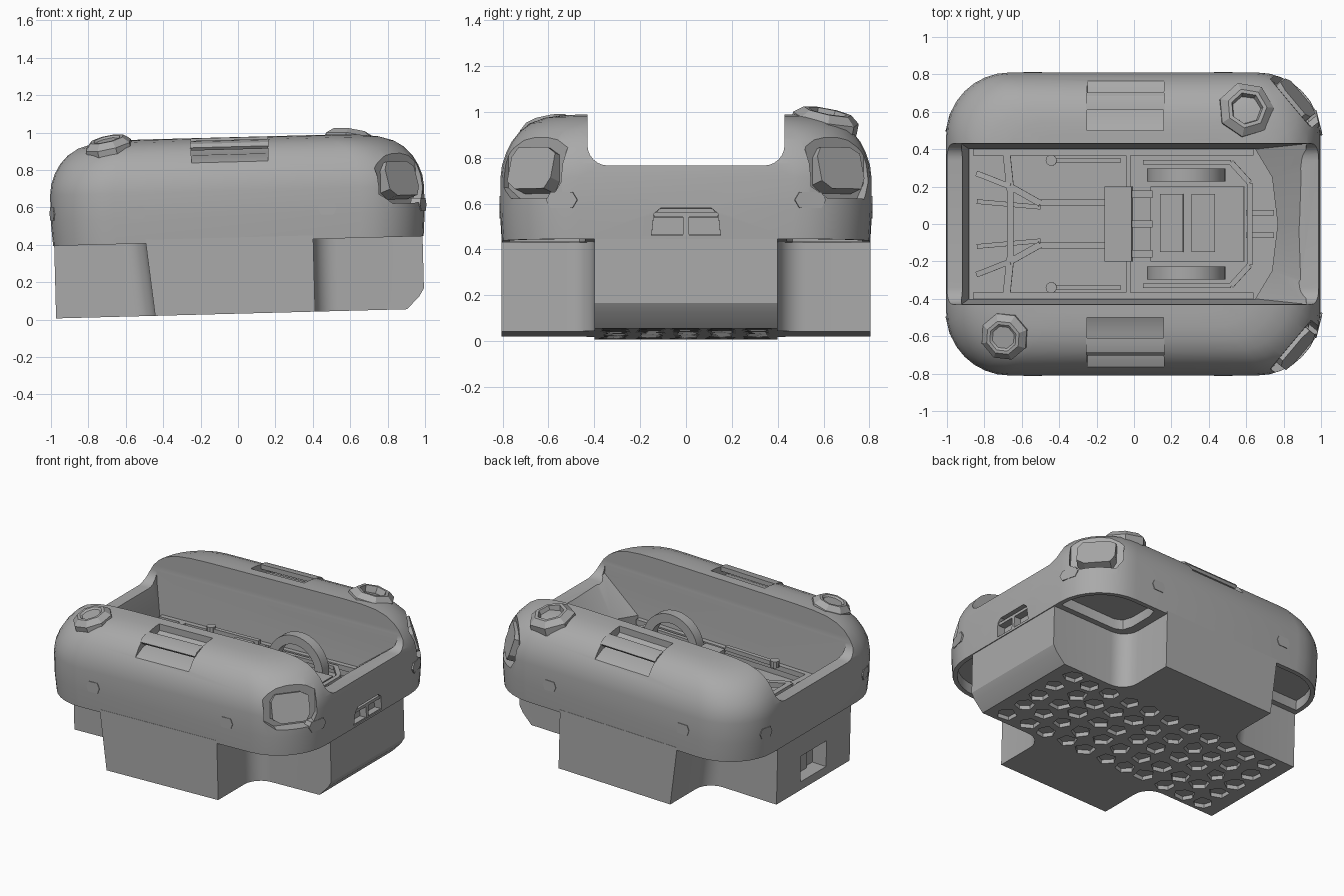
import bpy, bmesh, math, random
from mathutils import Matrix, Vector

if "Cube" in bpy.data.objects:
    bpy.data.objects.remove(bpy.data.objects["Cube"])
random.seed(4)

grey = bpy.data.materials.new("plain_grey")
grey.use_nodes = True
grey.diffuse_color = (0.4, 0.4, 0.4, 1)
grey.node_tree.nodes["Principled BSDF"].inputs["Base Color"].default_value = (0.4, 0.4, 0.4, 1)
parts = []


def finish(name, bm, cutter=False):
    bmesh.ops.recalc_face_normals(bm, faces=bm.faces)
    me = bpy.data.meshes.new(name)
    bm.to_mesh(me)
    bm.free()
    me.materials.append(grey)
    ob = bpy.data.objects.new(name, me)
    bpy.context.collection.objects.link(ob)
    if not cutter:
        parts.append(ob)
    return ob


def add_loft(bm, rings):
    loops = [[bm.verts.new(p) for p in ring] for ring in rings]
    n = len(loops[0])
    for a, b in zip(loops, loops[1:]):
        for i in range(n):
            bm.faces.new((a[i], a[(i + 1) % n], b[(i + 1) % n], b[i]))
    bm.faces.new(loops[0][::-1])
    bm.faces.new(loops[-1])


def loft(name, rings, cutter=False):
    bm = bmesh.new()
    add_loft(bm, rings)
    return finish(name, bm, cutter)


def prism(name, poly, axis, lo, hi, cutter=False):
    # poly lies in the plane across the axis
    put = {"x": lambda p, t: (t, *p), "y": lambda p, t: (p[0], t, p[1]), "z": lambda p, t: (*p, t)}[axis]
    return loft(name, [[put(p, t) for p in poly] for t in (lo, hi)], cutter)


def box(name, x, y, z, cutter=False):
    return prism(name, [(x[0], y[0]), (x[1], y[0]), (x[1], y[1]), (x[0], y[1])], "z", *z, cutter)


def bar(name, a, b, w):
    a, b = Vector(a), Vector(b)
    bm = bmesh.new()
    m = Matrix.Translation((a + b) / 2) @ (b - a).to_track_quat("X", "Z").to_matrix().to_4x4()
    bmesh.ops.create_cube(bm, size=1, matrix=m @ Matrix.Diagonal(((b - a).length, w, w, 1)))
    return finish(name, bm)


def circle(cx, cy, r, n, turn=0.0, jitter=0.0):
    out = []
    for i in range(n):
        t = turn + math.tau * i / n
        k = r * (1 + random.uniform(-jitter, jitter))
        out.append((cx + k * math.cos(t), cy + k * math.sin(t)))
    return out


def cut(target, tool):
    mod = target.modifiers.new("cut", "BOOLEAN")
    mod.object, mod.operation, mod.solver = tool, "DIFFERENCE", "EXACT"
    deps = bpy.context.evaluated_depsgraph_get()
    me = bpy.data.meshes.new_from_object(target.evaluated_get(deps))
    target.modifiers.clear()
    target.data = me
    bpy.data.objects.remove(tool)


def rounded(hx, hy, r, z, n=9):
    out = []
    for k, (sx, sy) in enumerate(((1, 1), (-1, 1), (-1, -1), (1, -1))):
        for i in range(n):
            t = math.pi / 2 * (k + i / (n - 1))
            out.append((sx * (hx - r) + r * math.cos(t), sy * (hy - r) + r * math.sin(t), z))
    return out


def plate(name, outline, matrix, lo, hi, cutter=False):
    # outline faces along the local x of the matrix
    return loft(name, [[matrix @ Vector((d, y, z)) for y, z in outline] for d in (lo, hi)], cutter)


# Upper shell with rounded shoulders
layers = [(.42, .008), (.55, 0), (.69, 0), (.75, .007), (.805, .025), (.855, .05),
          (.9, .085), (.935, .13), (.96, .19), (.972, .26), (.976, .34)]
shell = loft("upper_shell", [rounded(1 - 1.15 * i, .81 - i, .34 - .3 * i, z) for z, i in layers])

# Lengthwise gap between the rails, with rounded lower corners at the ends
gap = [(-.43, 1.2)]
gap += [(-.43 + .09 - .09 * math.cos(t), .83 - .09 * math.sin(t)) for t in [i * math.pi / 12 for i in range(7)]]
gap += [(-y, z) for y, z in reversed(gap)]
cut(shell, prism("gap_cutter", gap, "x", -1.2, 1.2, True))

# Cabin tub: steep side walls, end wall sloped towards the front
top_plan = [(-.915, -.429), (.93, -.429), (.915, -.3), (.905, 0), (.915, .3), (.93, .429), (-.915, .429)]
low_plan = [(-.88, -.4), (.65, -.4), (.74, -.25), (.77, 0), (.74, .25), (.65, .4), (-.88, .4)]
cut(shell, loft("tub_cutter", [[(x, y, z) for x, y in plan] for plan, z in
                               ((low_plan, .46), (low_plan, .56), (top_plan, .76), (top_plan, 1.1))], True))

corner = [(.66 + .3 * math.cos(t), .47 + .3 * math.sin(t)) for t in [i * math.pi / 16 for i in range(9)]]
corner = [(.96, .44), *corner, (.48, .77), (.46, .7), (.46, .53), (.48, .465), (.53, .44)]
for s in (-1, 1):
    # Grab handle recess and its bar
    step = [(.9, 1.2), (.9, .825), (.805, .825), (.68, .885), (.58, .89), (.5, .93), (.5, 1.2)]
    cut(shell, prism("handle_cutter", [(s * y, z) for y, z in step], "x", -.24, .17, True))
    grip = [(.61, .962), (.61, .93), (.69, .91), (.702, .925), (.685, .945), (.65, .957)]
    prism("handle_bar", [(s * y, z) for y, z in grip], "x", -.245, .175)
    # Shallow wheel housings following the shell
    for k in (-1, 1):
        cut(shell, prism("housing_cutter", [(k * x, s * y) for x, y in corner], "z", .3, .49, True))
    # Lamp pocket wrapped round the front corner
    lamp = [(-.17, -.1), (-.1, -.15), (.13, -.15), (.17, -.08), (.17, .08), (.1, .12), (-.13, .12), (-.17, .06)]
    base = Matrix.Translation((.9, s * .69, .75)) @ Matrix.Rotation(s * math.radians(40), 4, "Z")
    plate_base = base @ Matrix.Rotation(math.radians(-16), 4, "Y")
    cut(shell, plate("lamp_cutter", lamp, base, -.07, .25, True))
    plate("lamp_pane", [(y * .72, z * .7) for y, z in lamp], plate_base, -.1, -.025)

# Small sensor plates on the sides and ends
hexagon = [(-.05, 0), (-.035, -.035), (.035, -.035), (.05, 0), (.035, .035), (-.035, .035)]
for s in (-1, 1):
    for x in (-.54, .48):
        prism("side_sensor", [(x + u, .585 + v) for u, v in hexagon], "y", s * .8, s * .814)
    for x, wide, turn in ((.98, 1.4, 14), (-.98, 1, 166)):
        spot = Matrix.Translation((x, s * .54, .59)) @ Matrix.Rotation(s * math.radians(turn), 4, "Z")
        plate("end_sensor", [(u * wide, v) for u, v in hexagon], spot, -.04, .014)

# Front grille pocket with a middle post
grille = [(-.15, .435), (.15, .435), (.14, .53), (.11, .555), (-.11, .555), (-.14, .53)]
cut(shell, prism("grille_cutter", grille, "x", .94, 1.1, True))
box("grille_post", (.93, .99), (-.012, .012), (.435, .52))
box("grille_top", (.93, .99), (-.14, .14), (.515, .535))

# Lower body: a cross in plan with rounded inner corners
def cross(xb, z, xf=.4, xe=.985, yi=.4, yo=.805, r=.12):
    plan = []
    for k, (cx, cy) in enumerate(((xf + r, yi + r), (xb - r, yi + r), (xb - r, -yi - r), (xf + r, -yi - r))):
        arc = [math.radians(90 * k - 90 - 15 * i) for i in range(7)]
        arc = [(cx + r * math.cos(t), cy + r * math.sin(t), z) for t in arc]
        arm = math.copysign(xe, cx), math.copysign(yi, cy), z
        mid = (xf if cx > 0 else xb), math.copysign(yo, cy), z
        plan += [arm, *arc, mid] if k % 2 == 0 else [mid, *arc, arm]
    return plan


lower = loft("lower_body", [cross(-.455, .032), cross(-.497, .44)])
cut(lower, prism("chin_cutter", [(.86, .0), (1.1, .0), (1.1, .3), (.99, .15), (.96, .1)], "y", -.6, .6, True))
cut(lower, box("port_cutter", (-1.1, -.88), (-.14, .14), (.09, .27), True))
box("port_bar", (-.9, -.885), (-.05, .05), (.09, .27))

# Cracked-stone pattern of shallow pockets under the floor
bm = bmesh.new()
for i in range(11):
    for j in range(5):
        cx = -.84 + i * .16 + random.uniform(-.01, .01)
        cy = -.31 + j * .155 + random.uniform(-.01, .01)
        poly = circle(cx, cy, .066, random.choice((5, 6)), random.uniform(0, 6), .12)
        add_loft(bm, [[(x, y, z) for x, y in poly] for z in (0, .06)])
cut(lower, finish("floor_cutter", bm, True))


# Roof pods leaning with the shoulders: a solid one and an open ringed one
def pod(name, spot, lean_x, lean_y, r, n, hole):
    m = Matrix.Translation(spot) @ Vector((lean_x, lean_y, 1)).to_track_quat("Z", "Y").to_matrix().to_4x4()
    rings = [(r, -.04), (r, .012), (r * .72, .045), (r * .58, .045), (r * .48, hole)]
    loft(name, [[m @ Vector((u, v, z)) for u, v in circle(0, 0, k, n, .3)] for k, z in rings])


pod("right_pod", (-.68, -.6, .94), -.2, -.2, .13, 8, .035)
pod("left_pod", (.61, .61, .942), .16, .2, .15, 7, -.01)

# Cabin frame
for s in (-1, 1):
    bar("side_rod", (-.46, s * .34, .57), (-.07, s * .34, .57), .028)
    prism("rod_knob", circle(-.44, s * .34, .03, 10), "z", .55, .595)
    bar("middle_rod", (-.5, s * .115, .54), (-.15, s * .115, .54), .03)
    bar("inner_strut", (-.5, s * .11, .54), (-.66, s * .2, .54), .035)
    bar("outer_strut", (-.66, s * .2, .54), (-.84, s * .27, .5), .03)
    bar("cross_strut", (-.84, s * .12, .5), (-.5, s * .09, .5), .025)
    bar("side_post", (-.66, s * .18, .53), (-.68, s * .37, .53), .04)
    bar("seat_rail", (.05, s * .33, .54), (.52, s * .33, .54), .025)
    bar("seat_corner", (.52, s * .33, .54), (.62, s * .22, .54), .03)
    bar("cabin_sill", (-.86, s * .385, .53), (.64, s * .385, .53), .035)
    bar("seat_link", (.6, s * .06, .53), (.75, s * .06, .53), .03)
    # Broad upright rings
    bm = bmesh.new()
    profile = [(.21, -.035), (.21, .035), (.15, .035), (.15, -.035)]
    loops = [[bm.verts.new((.28 + q * math.cos(t), s * .262 + w, .53 + q * math.sin(t)))
              for q, w in profile] for t in [math.tau * i / 40 for i in range(40)]]
    for i in range(40):
        a, b = loops[i], loops[(i + 1) % 40]
        for j in range(4):
            bm.faces.new((a[j], a[(j + 1) % 4], b[(j + 1) % 4], b[j]))
    finish("upright_ring", bm)
bar("rear_beam", (-.66, -.2, .54), (-.66, .2, .54), .035)
bar("middle_beam", (-.03, -.37, .53), (-.03, .37, .53), .025)
bar("seat_front_beam", (.62, -.22, .54), (.62, .22, .54), .03)
box("console_box", (-.155, -.01), (-.2, .2), (.46, .64))
box("seat_block", (.09, .59), (-.2, .2), (.45, .55))
for x in (.14, .31):
    box("seat_pad", (x, x + .125), (-.15, .16), (.54, .57))
for y in (-.16, 0, .16):
    box("seat_bracket", (-.01, .1), (y - .02, y + .02), (.46, .57))

# Tilt everything slightly, nose up, and shade
tilt = Matrix.Translation((.013, 0, 0)) @ Matrix.Rotation(math.radians(-1.5), 4, "Y")
bpy.ops.object.select_all(action="DESELECT")
for ob in parts:
    ob.data.transform(tilt)
    ob.select_set(True)
bpy.context.view_layer.objects.active = shell
bpy.ops.object.shade_smooth_by_angle(angle=math.radians(30))
